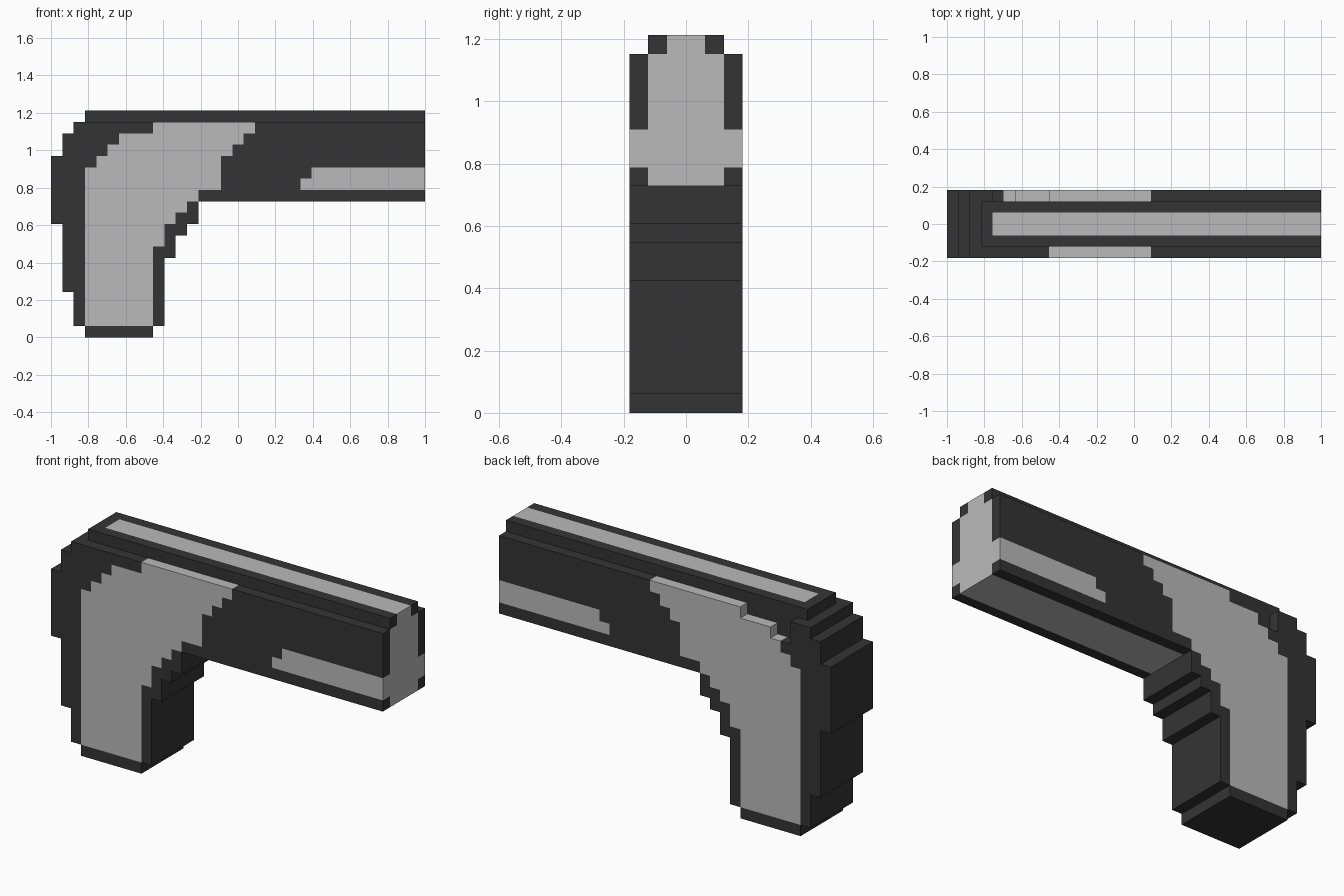
import bpy, bmesh, math

if "Cube" in bpy.data.objects:
    bpy.data.objects.remove(bpy.data.objects["Cube"])

U = 2 / 33                      # block size
NX, NY, NZ = 33, 6, 20


def material(name, v):
    m = bpy.data.materials.new(name)
    m.diffuse_color = (v, v, v, 1)
    m.use_nodes = True
    m.node_tree.nodes["Principled BSDF"].inputs["Base Color"].default_value = m.diffuse_color
    return m


DARK = material("charcoal", 0.034)
LIGHT = material("light grey", 0.49)

# Side silhouette: lowest and highest block of each column
LOW = [10, 4, 1] + [0] * 6 + [1, 7, 9, 10] + [12] * 20
HIGH = [16, 18] + [19] * 31
# Light grip panel: first and last column of each row (rows 1 to 18)
PANEL_L = [3] * 14 + [4, 5, 6, 9]
PANEL_R = [9] * 7 + [10, 10, 11, 12, 13, 15, 15, 15, 16, 17, 18]


def part_at(i, j, k):
    """Name of the part that owns a block, or None where empty."""
    if k == 19:                                          # narrow top rail
        if i < 3 or j in (0, 5):
            return None
        return "top_rail_stripe" if i >= 4 and j in (2, 3) else "top_rail"
    if not LOW[i] <= k < HIGH[i]:
        return None
    if j in (0, 5):                                      # side skins
        if 1 <= k <= 18 and PANEL_L[k - 1] <= i < PANEL_R[k - 1]:
            return "grip_panel"
        if (k == 13 and i >= 22) or (k == 14 and i >= 23):
            return "barrel_side_stripe"
        # notch worn out of the back shoulder
        if j == 5 and ((4 <= i < 9 and k == 18) or (i in (4, 5) and k == 17)):
            return None
        return "frame"
    return "barrel_core" if i >= 13 else "frame"


blocks = {}
for i in range(NX):
    for j in range(NY):
        for k in range(NZ):
            p = part_at(i, j, k)
            if p:
                blocks[i, j, k] = p


def build(name, mat):
    """Skin the exposed sides of one part and merge them into flat faces."""
    bm = bmesh.new()
    for c in [c for c, p in blocks.items() if p == name]:
        for a in range(3):
            b, d = (a + 1) % 3, (a + 2) % 3
            for s in (0, 1):
                n = list(c)
                n[a] += 2 * s - 1
                if tuple(n) in blocks:
                    continue
                ring = [(0, 0), (1, 0), (1, 1), (0, 1)]
                if s == 0:
                    ring.reverse()
                vs = []
                for p, q in ring:
                    v = list(c)
                    v[a] += s
                    v[b] += p
                    v[d] += q
                    vs.append(bm.verts.new((v[0] * U - 1, (v[1] - 3) * U, v[2] * U)))
                bm.faces.new(vs)
    bmesh.ops.remove_doubles(bm, verts=bm.verts, dist=U / 20)
    bmesh.ops.dissolve_limit(bm, angle_limit=math.radians(1),
                             verts=bm.verts, edges=bm.edges)
    me = bpy.data.meshes.new(name)
    bm.to_mesh(me)
    bm.free()
    me.materials.append(mat)
    bpy.context.collection.objects.link(bpy.data.objects.new(name, me))


# Dark shell and rail
build("frame", DARK)
build("top_rail", DARK)
# Light inlays and core
for part in ("grip_panel", "barrel_core", "barrel_side_stripe", "top_rail_stripe"):
    build(part, LIGHT)
